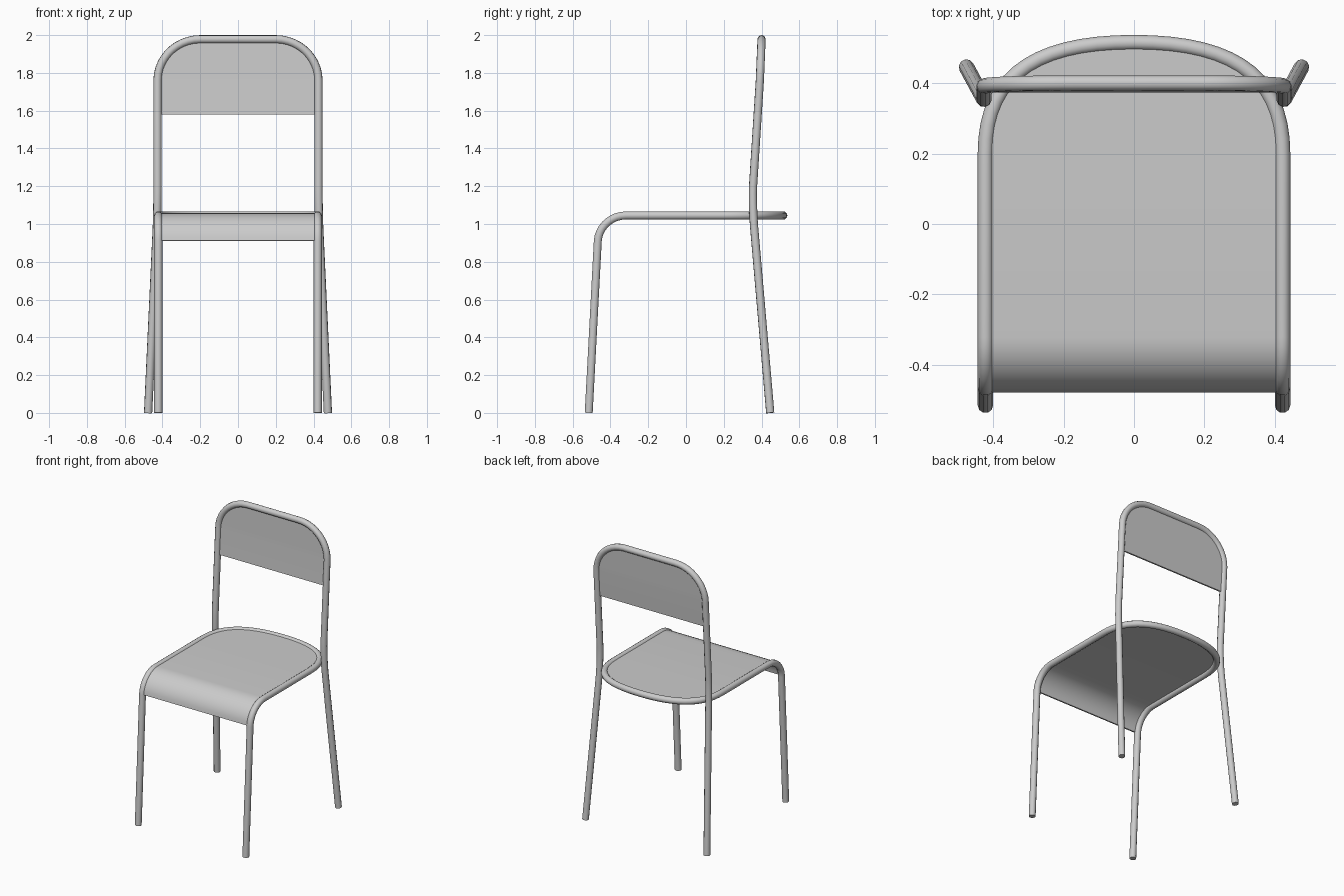
import bpy
import bmesh
from mathutils import Vector
from mathutils.geometry import interpolate_bezier

cube = bpy.data.objects.get("Cube")
if cube:
    bpy.data.objects.remove(cube, do_unlink=True)

TUBE_RADIUS = 0.022

grey = bpy.data.materials.new("light_grey")
grey.use_nodes = True
colour = (0.6, 0.6, 0.6, 1)
grey.diffuse_color = colour
grey.node_tree.nodes["Principled BSDF"].inputs["Base Color"].default_value = colour


def bend(start, handle_a, handle_b, end, count=10):
    return interpolate_bezier(*map(Vector, (start, handle_a, handle_b, end)), count)


def corner(start, apex, end, count=10):
    """Rounded corner between two straight runs that meet at apex."""
    s, a, e = map(Vector, (start, apex, end))
    return bend(s, s.lerp(a, 0.55), e.lerp(a, 0.55), e, count)


def mirror_x(p):
    return Vector((-p.x, p.y, p.z))


def finish(obj):
    bpy.ops.object.select_all(action="DESELECT")
    obj.select_set(True)
    bpy.context.view_layer.objects.active = obj
    bpy.ops.object.convert(target="MESH")
    bpy.ops.object.shade_smooth_by_angle(angle=0.8)


def tube(name, half):
    """Round bar along half a path (foot to centre) and its mirror image."""
    points = half + [mirror_x(p) for p in reversed(half[:-1])]
    curve = bpy.data.curves.new(name, "CURVE")
    curve.dimensions = "3D"
    curve.bevel_depth = TUBE_RADIUS
    curve.bevel_resolution = 3
    curve.use_fill_caps = True
    spline = curve.splines.new("POLY")
    spline.points.add(len(points) - 1)
    for target, p in zip(spline.points, points):
        target.co = (*p, 1)
    curve.materials.append(grey)
    obj = bpy.data.objects.new(name, curve)
    bpy.context.collection.objects.link(obj)
    finish(obj)


def panel(name, half, offset):
    """Thin sheet spanning from one side of a frame to the other."""
    bm = bmesh.new()
    rows = [(bm.verts.new(mirror_x(p)), bm.verts.new(p)) for p in half]
    for (l0, r0), (l1, r1) in zip(rows, rows[1:]):
        bm.faces.new((l0, r0, r1, l1))
    bmesh.ops.remove_doubles(bm, verts=bm.verts, dist=0.0005)
    mesh = bpy.data.meshes.new(name)
    bm.to_mesh(mesh)
    bm.free()
    mesh.materials.append(grey)
    obj = bpy.data.objects.new(name, mesh)
    bpy.context.collection.objects.link(obj)
    sheet = obj.modifiers.new("thickness", "SOLIDIFY")
    sheet.thickness = 0.012
    sheet.offset = offset
    finish(obj)


# Front legs run up into the seat rim, which sweeps round the back
X, SEAT = 0.422, 1.045
seat_half = [Vector((X, -0.515, 0))]
seat_half += corner((X, -0.467, 0.91), (X, -0.459, SEAT), (X, -0.32, SEAT))
seat_half += bend((X, 0.2, SEAT), (X, 0.42, SEAT), (0.28, 0.515, SEAT), (0, 0.515, SEAT), 16)
tube("seat_rim_and_front_legs", seat_half)
panel("seat", seat_half[1:], 1)

# Back legs lean in, then rise into the arched backrest frame
back_half = [Vector((0.476, 0.446, 0))]
back_half += corner((0.43, 0.361, 0.98), (0.426, 0.351, 1.09), (0.426, 0.355, 1.2), 6)
straight_top = Vector((0.426, 0.391, 1.76))
back_half += corner(straight_top, (0.426, 0.4, 1.978), (0.2, 0.4, 1.978), 12)
back_half.append(Vector((0, 0.4, 1.978)))
tube("back_frame_and_back_legs", back_half)

# Backrest sheet fills the arch above its straight lower edge
lower = Vector((0.426, 0.379, 1.58))
panel("backrest", [lower] + [p for p in back_half if p.z > lower.z], 0)
